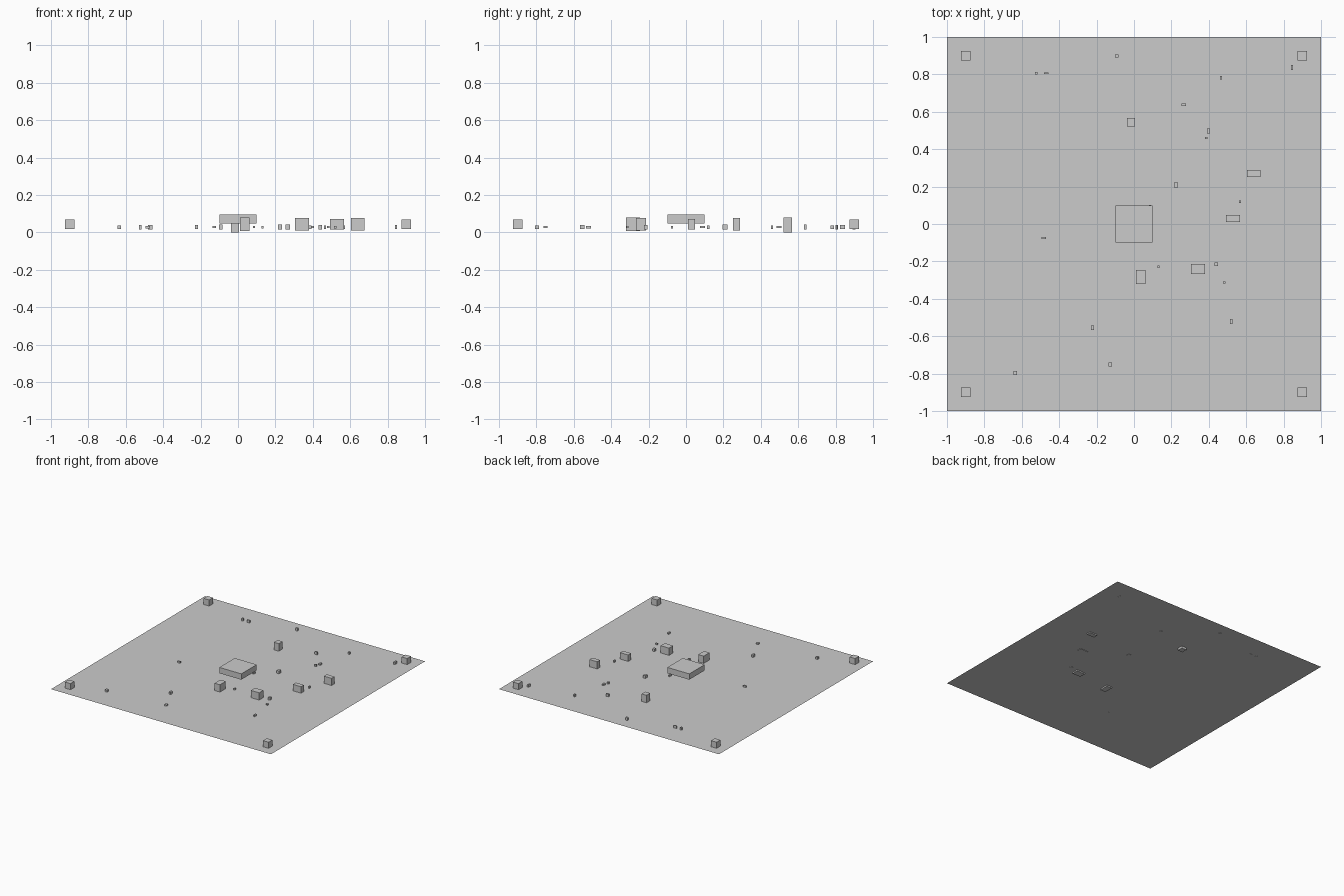
import bpy

GROUND = 0.018          # level of the floor sheet


def box(name, x, y, z, sx, sy, sz):
    bpy.ops.mesh.primitive_cube_add(size=1, location=(x, y, z))
    ob = bpy.context.object
    ob.name = name
    ob.scale = (sx, sy, sz)
    bpy.ops.object.transform_apply(location=False, rotation=False, scale=True)
    return ob


# floor sheet
bpy.ops.mesh.primitive_plane_add(size=2, location=(0, 0, GROUND))
bpy.context.object.name = "floor"

# raised central platform
box("platform", 0, 0, GROUND + 0.052, 0.2, 0.2, 0.048)

# corner markers
for sx in (-1, 1):
    for sy in (-1, 1):
        box("corner_block", 0.9 * sx, 0.9 * sy, GROUND + 0.025, 0.05, 0.05, 0.05)

# obstacles, partly sunk in the floor: x, y, width, depth, height
obstacles = [
    (-0.016, 0.544, 0.044, 0.047, 0.080),
    (0.640, 0.270, 0.070, 0.038, 0.068),
    (0.529, 0.029, 0.075, 0.038, 0.056),
    (0.342, -0.241, 0.076, 0.054, 0.069),
    (0.036, -0.283, 0.049, 0.075, 0.070),
]
for x, y, w, d, h in obstacles:
    box("obstacle", x, y, max(GROUND + 0.025, h / 2) if h < 0.08 else h / 2, w, d, h)

# scattered debris: x, y, width, depth, height
debris = [
    (-0.092, 0.898, 0.018, 0.016, 0.026),
    (-0.523, 0.807, 0.013, 0.014, 0.024),
    (-0.468, 0.807, 0.024, 0.008, 0.024),
    (0.465, 0.781, 0.013, 0.018, 0.018),
    (0.844, 0.836, 0.011, 0.026, 0.022),
    (0.266, 0.638, 0.024, 0.013, 0.025),
    (0.399, 0.498, 0.016, 0.026, 0.012),
    (0.386, 0.459, 0.013, 0.010, 0.018),
    (0.225, 0.208, 0.022, 0.027, 0.026),
    (0.085, 0.088, 0.011, 0.026, 0.012),
    (0.567, 0.118, 0.010, 0.014, 0.018),
    (-0.482, -0.076, 0.024, 0.011, 0.014),
    (0.130, -0.228, 0.011, 0.014, 0.013),
    (0.439, -0.215, 0.018, 0.020, 0.024),
    (0.483, -0.312, 0.014, 0.011, 0.012),
    (0.520, -0.522, 0.013, 0.026, 0.014),
    (-0.222, -0.555, 0.016, 0.026, 0.022),
    (-0.127, -0.751, 0.020, 0.021, 0.011),
    (-0.635, -0.797, 0.020, 0.020, 0.018),
]
for x, y, w, d, h in debris:
    box("debris", x, y, GROUND + 0.01, w, d, h)
